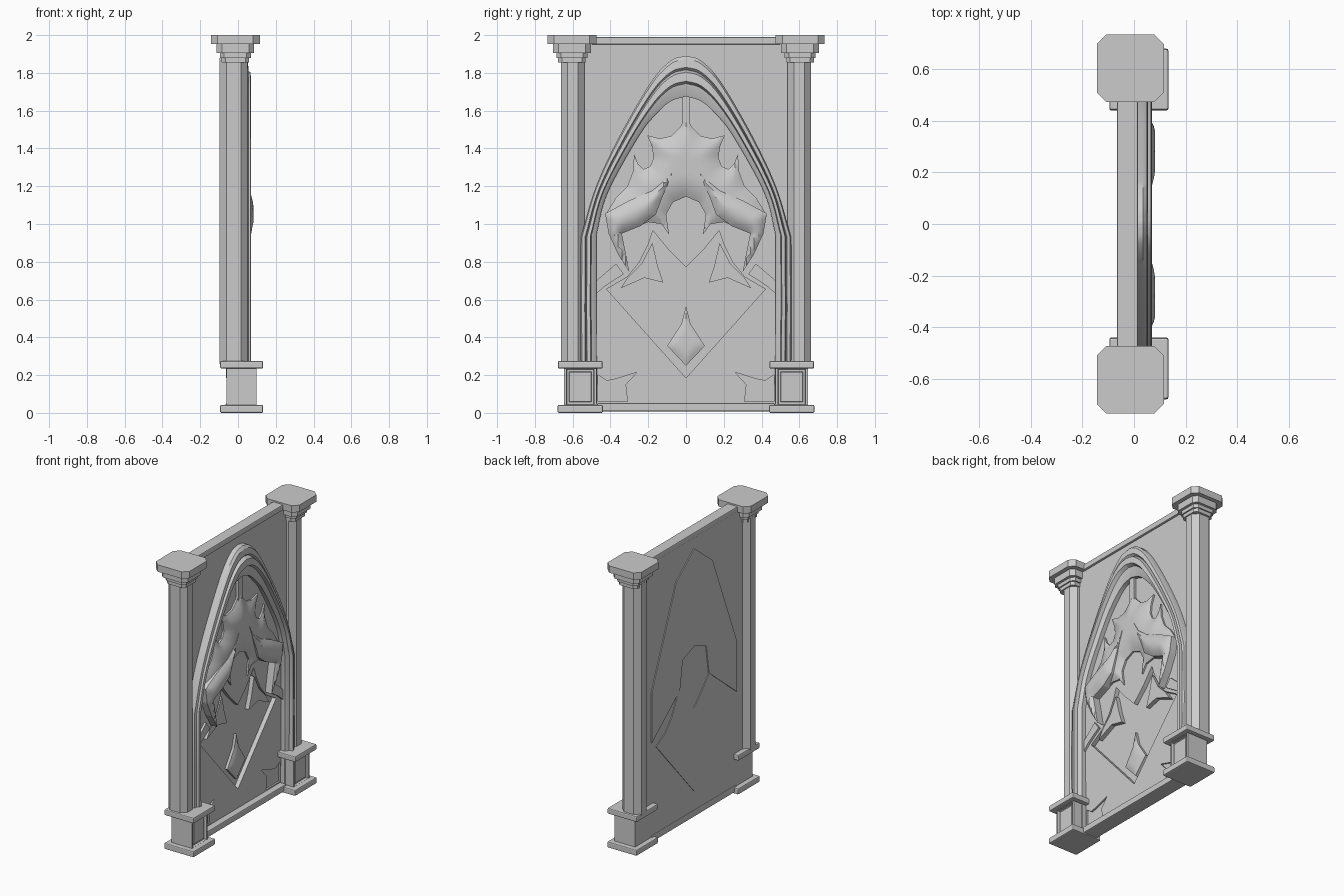
import bpy, bmesh
from mathutils import Vector
from mathutils.geometry import intersect_point_line

if "Cube" in bpy.data.objects:
    bpy.data.objects.remove(bpy.data.objects["Cube"])

stone = bpy.data.materials.new("grey_stone")
stone.use_nodes = True
stone.diffuse_color = (0.6, 0.6, 0.6, 1)
stone.node_tree.nodes["Principled BSDF"].inputs["Base Color"].default_value = (0.6, 0.6, 0.6, 1)


def finish(bm, name, smooth=False):
    bmesh.ops.recalc_face_normals(bm, faces=bm.faces)
    mesh = bpy.data.meshes.new(name)
    bm.to_mesh(mesh)
    bm.free()
    mesh.materials.append(stone)
    ob = bpy.data.objects.new(name, mesh)
    bpy.context.collection.objects.link(ob)
    if smooth:
        bpy.ops.object.select_all(action='DESELECT')
        ob.select_set(True)
        bpy.context.view_layer.objects.active = ob
        bpy.ops.object.shade_smooth_by_angle(angle=0.6)
    return ob


def prism(points, vec):
    """Solid made by pushing a flat outline along vec."""
    bm = bmesh.new()
    face = bm.faces.new([bm.verts.new(p) for p in points])
    out = bmesh.ops.extrude_face_region(bm, geom=[face], use_keep_orig=True)
    bmesh.ops.translate(bm, vec=vec, verts=[v for v in out["geom"] if isinstance(v, bmesh.types.BMVert)])
    bmesh.ops.recalc_face_normals(bm, faces=bm.faces)
    return bm


def slab(name, cx, cy, hx, hy, z0, z1, chamfer=0.0, bevel=0.0, recess=False):
    """Upright block with optional cut corners, rounded rims and a sunk front panel."""
    pts = []
    for sx, sy in ((1, 1), (-1, 1), (-1, -1), (1, -1)):
        a = (cx + sx * (hx - chamfer), cy + sy * hy, z0)
        b = (cx + sx * hx, cy + sy * (hy - chamfer), z0)
        pts += ([b, a] if sx * sy > 0 else [a, b]) if chamfer else [a]
    bm = prism(pts, (0, 0, z1 - z0))
    if bevel:
        bmesh.ops.bevel(bm, geom=bm.edges[:], offset=bevel, segments=2, profile=0.5, affect='EDGES')
    if recess:
        front = [f for f in bm.faces if f.normal.x > 0.9]
        for thick, depth in ((0.018, 0), (0.004, -0.016), (0.016, 0), (0.004, 0.01)):
            bmesh.ops.inset_region(bm, faces=front, thickness=thick, depth=depth)
    return finish(bm, name)


def mirrored(half):
    return half + [(-y, z) for y, z in reversed(half) if abs(y) > 1e-4]


def plate(name, outline, x0, x1):
    return finish(prism([(x0, y, z) for y, z in outline], (x1 - x0, 0, 0)), name)


def leaf(name, outline, back, rim, bulge, width):
    """Carved leaf whose face swells from its rim inwards."""
    ring = [Vector((0, y, z)) for y, z in outline]
    bm = bmesh.new()
    bm.faces.new([bm.verts.new(p) for p in ring])
    for axis in (1, 2):
        for i in range(-24, 80):
            no = Vector((0, axis == 1, axis == 2))
            bmesh.ops.bisect_plane(bm, geom=bm.verts[:] + bm.edges[:] + bm.faces[:],
                                   plane_co=no * (i * 0.02 + 0.0007), plane_no=no)
    bmesh.ops.triangulate(bm, faces=bm.faces[:])
    out = bmesh.ops.extrude_face_region(bm, geom=bm.faces[:], use_keep_orig=True)
    top = [v for v in out["geom"] if isinstance(v, bmesh.types.BMVert)]
    for v in bm.verts:
        v.co.x = back
    for v in top:
        p = Vector((0, v.co.y, v.co.z))
        d = width
        for a, b in zip(ring, ring[1:] + ring[:1]):
            q, t = intersect_point_line(p, a, b)
            d = min(d, (p - a.lerp(b, min(1, max(0, t)))).length)
        v.co.x = rim + bulge * (1 - (1 - d / width) ** 2)
    return finish(bm, name, True)


def spline(points, steps=5):
    """Smooth path through the points."""
    pts = [Vector(p) for p in points]
    pts = [2 * pts[0] - pts[1]] + pts + [2 * pts[-1] - pts[-2]]
    path = []
    for a, b, c, d in zip(pts, pts[1:], pts[2:], pts[3:]):
        for i in range(steps):
            t = i / steps
            path.append(0.5 * (2 * b + (c - a) * t + (2 * a - 5 * b + 4 * c - d) * t * t
                               + (3 * b - a - 3 * c + d) * t ** 3))
    return path + [pts[-2]]


# Columns with stepped capitals and panelled pedestals
for side, s in (("right", -1), ("left", 1)):
    y = 0.6 * s
    slab(side + "_shaft", -0.023, y, 0.074, 0.063, 0.26, 1.88, 0.036)
    for i, (h, z0, z1) in enumerate(((0.13, 1.952, 2.0), (0.1, 1.905, 1.952),
                                     (0.082, 1.88, 1.905), (0.073, 1.855, 1.88))):
        slab(f"{side}_capital_tier_{i}", -0.014, y + 0.004 * s, h, h, z0, z1, h * 0.28)
    by = 0.56 * s
    slab(side + "_pedestal", 0.019, by, 0.079, 0.086, 0.03, 0.245, recess=True)
    slab(side + "_pedestal_foot", 0.019, by, 0.114, 0.12, 0.0, 0.042, bevel=0.007)
    slab(side + "_pedestal_cap", 0.019, by, 0.114, 0.118, 0.235, 0.275, bevel=0.007)

# Back panel with sunk shield and corner leaves
panel = slab("panel", -0.03, 0, 0.03, 0.58, 0.01, 1.97)
shield = mirrored([(0, .77), (.09, .86), (.175, .965), (.2, .89), (.245, .8), (.31, .72),
                   (.42, .655), (.21, .42), (0, .185)])
corner = [(.465, .06), (.465, .2), (.42, .17), (.37, .18), (.26, .215), (.32, .15), (.31, .06)]
cutters = [plate("shield_cutter", shield, -0.03, 0.1)]
for s in (-1, 1):
    cutters.append(plate("corner_cutter", [(s * y, z) for y, z in corner], -0.012, 0.1))
for cutter in cutters:
    mod = panel.modifiers.new("cut", 'BOOLEAN')
    mod.object = cutter
    mod.solver = 'EXACT'
    bpy.context.view_layer.objects.active = panel
    bpy.ops.object.modifier_apply(modifier=mod.name)
    bpy.data.objects.remove(cutter)

# Rails
slab("top_rail", -0.025, 0, 0.04, 0.5, 1.95, 1.99, bevel=0.006)
slab("bottom_rail", -0.01, 0, 0.055, 0.47, 0.008, 0.052, bevel=0.006)

# Pointed arch moulding, lofted between its outer and inner line
outer = [(.555, .05), (.56, .55)] + [tuple(p) for p in spline(
    [(.557, .93), (.48, 1.19), (.36, 1.45), (.19, 1.745), (.08, 1.865), (0, 1.89)])]
inner = [(.47, .05), (.475, .55)] + [tuple(p) for p in spline(
    [(.475, .94), (.415, 1.165), (.25, 1.465), (.16, 1.58), (.08, 1.65), (0, 1.675)])]
section = [(0, -.02), (.0, .035), (.08, .05), (.28, .055), (.34, .04), (.4, .066),
           (.62, .07), (.68, .045), (.95, .035), (1, .03), (1, -.02)]
bm = bmesh.new()
rows = []
for (oy, oz), (iy, iz) in zip(mirrored(outer), mirrored(inner)):
    rows.append([bm.verts.new((x, oy + (iy - oy) * t, oz + (iz - oz) * t)) for t, x in section])
for a, b in zip(rows, rows[1:]):
    for j in range(len(section)):
        k = (j + 1) % len(section)
        bm.faces.new((a[j], a[k], b[k], b[j]))
bm.faces.new(rows[0])
bm.faces.new(rows[-1])
finish(bm, "arch_moulding", True)

# Crown leaf and the rib above it
plate("crown_rib", [(-.022, 1.5), (.022, 1.5), (.022, 1.68), (-.022, 1.68)], -0.01, 0.02)
crown = mirrored([(0, 1.575), (.03, 1.515), (.08, 1.465), (.14, 1.452), (.205, 1.47), (.18, 1.41),
                  (.172, 1.35), (.19, 1.305), (.225, 1.29), (.255, 1.32), (.275, 1.37),
                  (.28, 1.28), (.31, 1.2), (.37, 1.14), (.42, 1.06), (.34, .955), (.2, 1.01),
                  (.13, 1.0), (.09, .945), (.105, 1.05), (.07, 1.115), (0, 1.145)])
leaf("crown_leaf", crown, -0.01, 0.012, 0.035, 0.12)

# Wing, shield and edge leaves, one set per side
wing = [(.058, 1.31), (.1, 1.24), (.18, 1.175), (.3, 1.125), (.428, 1.055), (.41, .95),
        (.36, .84), (.3, .745), (.32, .85), (.34, .95), (.24, .99), (.16, 1.05), (.13, 1.13),
        (.1, 1.2)]
inlay = [(.178, .9), (.15, .78), (.12, .69), (.22, .715), (.345, .66), (.31, .715), (.235, .79)]
edge = [(.475, .63), (.43, .67), (.33, .735), (.37, .79), (.475, .7)]
for side, s in (("right", -1), ("left", 1)):
    def flip(pts):
        return [(s * y, z) for y, z in pts]
    leaf(side + "_wing_leaf", flip(wing), -0.01, 0.05, 0.032, 0.07)
    plate(side + "_shield_leaf", flip(inlay), -0.04, 0.0)
    plate(side + "_edge_leaf", flip(edge), -0.01, 0.015)
tail = mirrored([(0, .565), (.025, .47), (.1, .355), (0, .25)])
leaf("shield_tail_leaf", tail, -0.04, -0.012, 0.012, 0.05)

# Thin plates on the rear
plate("rear_arch_plate", mirrored([(0, 1.88), (.2, 1.72), (.47, 1.05), (.47, .7), (.16, .95),
                                   (.13, 1.15), (0, 1.2)]), -0.066, -0.055)
plate("rear_shield_plate", shield, -0.064, -0.055)
